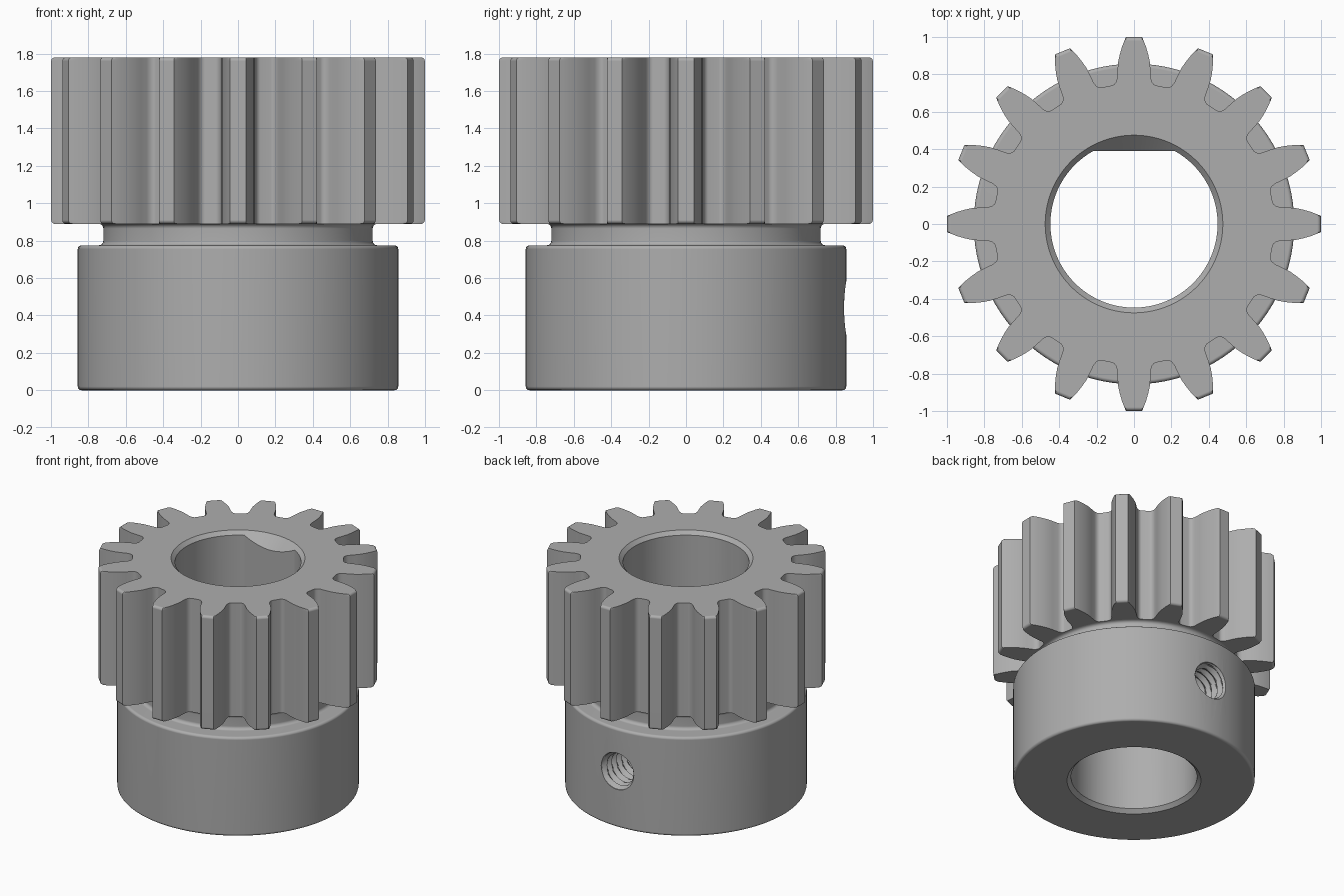
import bpy, bmesh, math

cube = bpy.data.objects.get("Cube")
if cube:
    bpy.data.objects.remove(cube, do_unlink=True)

steel = bpy.data.materials.new("grey steel")
steel.use_nodes = True
GREY = (0.42, 0.42, 0.42, 1)
steel.diffuse_color = GREY
steel.node_tree.nodes["Principled BSDF"].inputs["Base Color"].default_value = GREY

TEETH, GEAR_Z, TOP_Z, HUB_R = 16, 0.89, 1.78, 0.857


def stack(name, rings):
    """Closed solid skinned through a stack of equal-length point rings."""
    bm = bmesh.new()
    loops = [[bm.verts.new(p) for p in ring] for ring in rings]
    n = len(loops[0])
    for a, b in zip(loops, loops[1:]):
        for i in range(n):
            j = (i + 1) % n
            bm.faces.new((a[i], a[j], b[j], b[i]))
    bm.faces.new(loops[0][::-1])
    bm.faces.new(loops[-1])
    bmesh.ops.recalc_face_normals(bm, faces=bm.faces)
    mesh = bpy.data.meshes.new(name)
    bm.to_mesh(mesh)
    bm.free()
    mesh.materials.append(steel)
    obj = bpy.data.objects.new(name, mesh)
    bpy.context.collection.objects.link(obj)
    return obj


def circle(r, z, n=96):
    return [(r * math.cos(2 * math.pi * i / n), r * math.sin(2 * math.pi * i / n), z)
            for i in range(n)]


def lathe(name, profile, n=96):
    return stack(name, [circle(r, z, n) for r, z in profile])


def arc(r, z, radius, start, end, steps=4):
    """Fillet points about a centre, for use in a lathe profile."""
    angles = [math.radians(start + (end - start) * i / steps) for i in range(steps + 1)]
    return [(r + radius * math.cos(a), z + radius * math.sin(a)) for a in angles]


def cut(obj, cutter):
    mod = obj.modifiers.new("cut", 'BOOLEAN')
    mod.operation, mod.solver, mod.object = 'DIFFERENCE', 'EXACT', cutter
    bpy.context.view_layer.objects.active = obj
    bpy.ops.object.modifier_apply(modifier=mod.name)


# Hub with rounded rims and a filleted neck below the teeth
F = 0.02
hub = lathe("hub", arc(HUB_R - F, F, F, -90, 0)
            + arc(HUB_R - F, 0.775 - F, F, 0, 90)
            + arc(0.745, 0.80, 0.025, 270, 180)
            + arc(0.745, GEAR_Z - 0.025, 0.025, 180, 90))

# Toothed ring: one half tooth as (radius, half width), mirrored and repeated
half_tooth = [(0.75, 0.118), (0.754, 0.106), (0.765, 0.096), (0.785, 0.09),
              (0.83, 0.088), (0.87, 0.085), (0.91, 0.076), (0.95, 0.064),
              (0.98, 0.052), (1.0, 0.043)]
side = [(r, math.asin(w / r)) for r, w in half_tooth]
tooth = [(r, -a) for r, a in side] + [(r, a) for r, a in reversed(side)]
outline = [(r, a + 2 * math.pi * k / TEETH) for k in range(TEETH) for r, a in tooth]


def gear_ring(z, limit):
    return [(min(r, limit) * math.cos(a), min(r, limit) * math.sin(a), z)
            for r, a in outline]


rim = arc(1 - F, GEAR_Z + F, F, -90, 0) + arc(1 - F, TOP_Z - F, F, 0, 90)
tooth_ring = stack("tooth_ring", [gear_ring(z, r) for r, z in rim])

# Flat-sided bore and its countersinks
BORE, FLAT = 0.447, 0.39
half = math.acos(FLAT / BORE)
sweep = 2 * math.pi - 2 * half
start = math.pi / 2 + half
bore_outline = [(BORE * math.cos(start + sweep * i / 90),
                 BORE * math.sin(start + sweep * i / 90)) for i in range(91)]
bore = stack("bore_cutter", [[(x, y, z) for x, y in bore_outline] for z in (-0.2, 2)])
E = 0.1
sink_top = lathe("top_countersink", [(0.475 - 0.2, TOP_Z - 0.2), (0.475 + E, TOP_Z + E)])
sink_low = lathe("low_countersink", [(0.475 + E, -E), (0.475 - 0.2, 0.2)])

# Threaded screw hole through the back of the hub
PITCH, MINOR, MAJOR, SCREW_Z, SEG = 0.06, 0.115, 0.143, 0.44, 32
STEP = PITCH / 6
rings = []
for k in range(int(0.7 / STEP)):
    y = 0.25 + k * STEP
    ring = []
    for i in range(SEG):
        t = i / SEG
        wave = abs(2 * ((y / PITCH + t) % 1) - 1)
        r = MINOR + (MAJOR - MINOR) * wave
        r = max(r, min(MAJOR, MAJOR + y - HUB_R + 0.01))  # plain countersunk mouth
        a = 2 * math.pi * t
        ring.append((r * math.cos(a), y, SCREW_Z + r * math.sin(a)))
    rings.append(ring)
screw_hole = stack("screw_hole_cutter", rings)

for obj, cutters in ((hub, (bore, sink_low, screw_hole)), (tooth_ring, (bore, sink_top))):
    for cutter in cutters:
        cut(obj, cutter)
for cutter in (bore, sink_top, sink_low, screw_hole):
    bpy.data.objects.remove(cutter, do_unlink=True)

# Smooth curved walls, crisp edges
for obj in (hub, tooth_ring):
    bpy.ops.object.select_all(action='DESELECT')
    obj.select_set(True)
    bpy.context.view_layer.objects.active = obj
    bpy.ops.object.shade_smooth_by_angle(angle=math.radians(28))
    weighted = obj.modifiers.new("even_shading", 'WEIGHTED_NORMAL')
    weighted.keep_sharp = True
